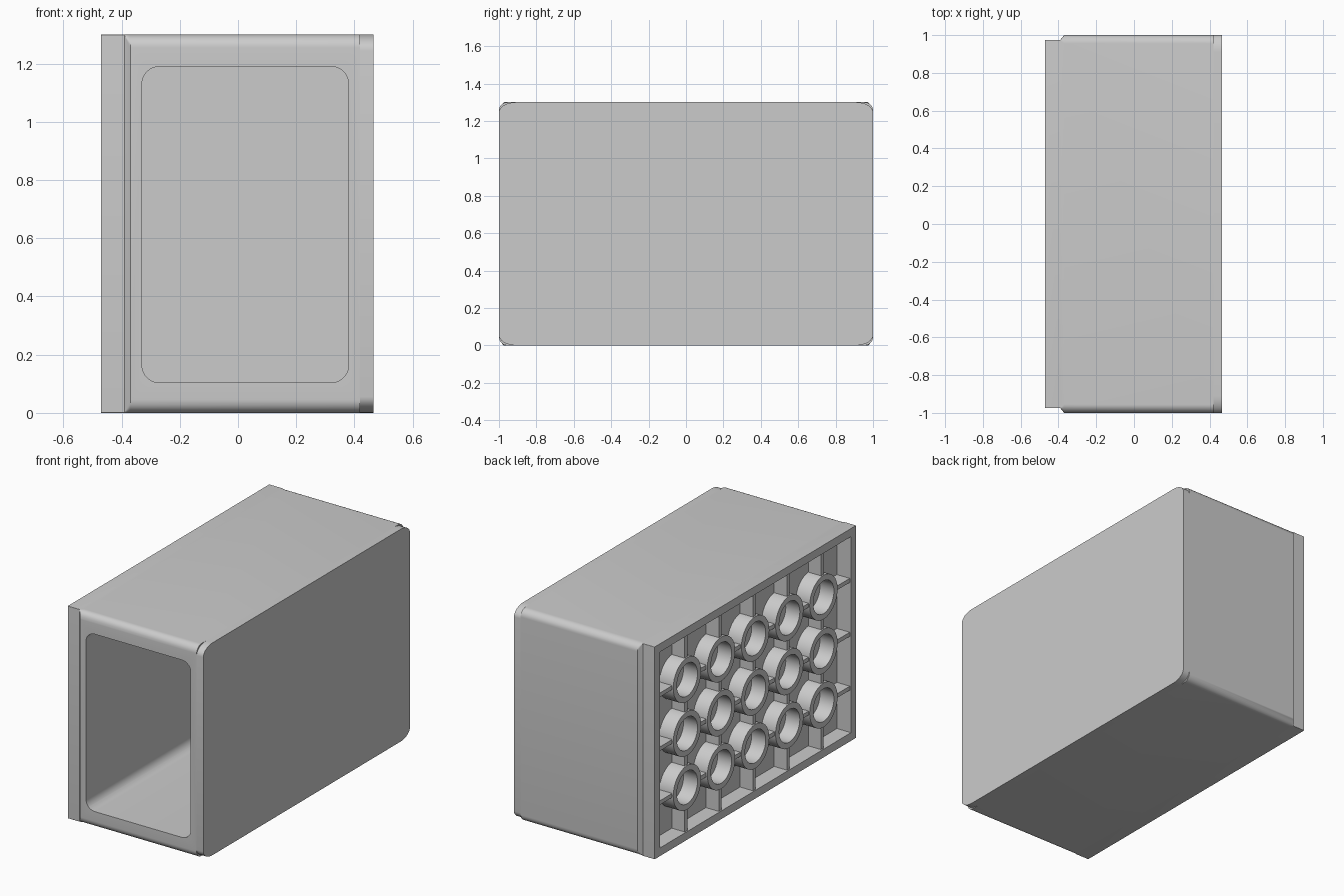
import bpy, bmesh, math
from mathutils import Vector

if "Cube" in bpy.data.objects:
    bpy.data.objects.remove(bpy.data.objects["Cube"], do_unlink=True)

HEIGHT = 1.3
MID = HEIGHT / 2
BACK, FLOOR = -0.47, -0.375      # open underside plane and recess floor
HALF_Y, HALF_Z = 0.925, 0.6      # half size of the recess
PITCH = 0.33                     # tube spacing
TUBE_R, BORE_R, RIB = 0.135, 0.1, 0.025

grey = bpy.data.materials.new("light grey plastic")
grey.use_nodes = True
colour = (0.6, 0.6, 0.6, 1)
grey.diffuse_color = colour
grey.node_tree.nodes["Principled BSDF"].inputs["Base Color"].default_value = colour


def finish(bm, name):
    bmesh.ops.recalc_face_normals(bm, faces=bm.faces)
    mesh = bpy.data.meshes.new(name)
    bm.to_mesh(mesh)
    bm.free()
    mesh.materials.append(grey)
    obj = bpy.data.objects.new(name, mesh)
    bpy.context.collection.objects.link(obj)
    return obj


def rounded_rect(half_u, half_v, ru, rv, steps=8):
    """Outline of a rectangle with elliptical corners, centred on the origin."""
    points = []
    for corner, (su, sv) in enumerate([(1, 1), (-1, 1), (-1, -1), (1, -1)]):
        for i in range(steps + 1):
            a = math.pi / 2 * (corner + i / steps)
            points.append((su * (half_u - ru) + ru * math.cos(a),
                           sv * (half_v - rv) + rv * math.sin(a)))
    return points


def loft(name, sections):
    """Skin a list of equally long point loops and cap both ends."""
    bm = bmesh.new()
    loops = [[bm.verts.new(p) for p in s] for s in sections]
    for a, b in zip(loops, loops[1:]):
        for i in range(len(a)):
            j = (i + 1) % len(a)
            bm.faces.new((a[i], a[j], b[j], b[i]))
    bm.faces.new(loops[0])
    bm.faces.new(loops[-1])
    return finish(bm, name)


def side_section(x, half_y, ry, rz):
    return [(x, u, v + MID) for u, v in rounded_rect(half_y, MID, ry, rz)]


def add_box(bm, low, high):
    low, high = Vector(low), Vector(high)
    made = bmesh.ops.create_cube(bm, size=1)["verts"]
    for v in made:
        v.co = (low + high) / 2 + v.co * (high - low)


def cut(obj, cutter):
    mod = obj.modifiers.new("cut", "BOOLEAN")
    mod.operation, mod.solver, mod.object = "DIFFERENCE", "EXACT", cutter
    bpy.context.view_layer.update()
    graph = bpy.context.evaluated_depsgraph_get()
    mesh = bpy.data.meshes.new_from_object(obj.evaluated_get(graph))
    obj.modifiers.remove(mod)
    obj.data = mesh
    bpy.data.objects.remove(cutter, do_unlink=True)


# Main block: narrow neck at the open side, chamfered out to the full body
body = loft("body_shell", [
    side_section(BACK, 0.975, 0.002, 0.002),
    side_section(-0.39, 0.975, 0.002, 0.002),
    side_section(-0.37, 1.0, 0.045, 0.045),
    side_section(0.42, 1.0, 0.045, 0.045)])

# Rounded chamber opening through the front
opening = rounded_rect(0.355, 0.543, 0.06, 0.06)
cut(body, loft("chamber_cutter", [
    [(u + 0.025, y, v + 0.647) for u, v in opening] for y in (-1.1, 0.9)]))

# Shallow rectangular recess on the open side
bm = bmesh.new()
add_box(bm, (BACK - 0.1, -HALF_Y, MID - HALF_Z), (FLOOR, HALF_Y, MID + HALF_Z))
cut(body, finish(bm, "recess_cutter"))

# Side plate with wider corner rounding
plate = loft("side_plate", [side_section(x, 1.0, 0.09, 0.055) for x in (0.42, 0.465)])

# Hollow tubes in a five by three grid
rows = [MID + PITCH * k for k in (-1, 0, 1)]
columns = [PITCH * k for k in (-2, -1, 0, 1, 2)]
SEGMENTS = 32
bm = bmesh.new()
for y in columns:
    for z in rows:
        rings = []
        for x, r in ((FLOOR, TUBE_R), (BACK, TUBE_R), (BACK, BORE_R), (FLOOR, BORE_R)):
            angles = [math.tau * i / SEGMENTS for i in range(SEGMENTS)]
            rings.append([bm.verts.new((x, y + r * math.cos(a), z + r * math.sin(a)))
                          for a in angles])
        for a, b in zip(rings, rings[1:] + rings[:1]):
            for i in range(SEGMENTS):
                j = (i + 1) % SEGMENTS
                bm.faces.new((a[i], a[j], b[j], b[i]))
tubes = finish(bm, "underside_tubes")


def gaps(centres, low, high):
    """Spans left free between the tubes, reaching slightly into their walls."""
    reach = TUBE_R - 0.01
    starts = [low] + [c + reach for c in centres]
    ends = [c - reach for c in centres] + [high]
    return list(zip(starts, ends))


# Thin ribs linking the tubes to each other and to the rim
bm = bmesh.new()
front = BACK + 0.008
for z in rows:
    for a, b in gaps(columns, -HALF_Y, HALF_Y):
        add_box(bm, (front, a, z - RIB / 2), (FLOOR, b, z + RIB / 2))
for y in columns:
    for a, b in gaps(rows, MID - HALF_Z, MID + HALF_Z):
        add_box(bm, (front, y - RIB / 2, a), (FLOOR, y + RIB / 2, b))
finish(bm, "underside_ribs")

# Smooth the curved parts while keeping hard edges
bpy.ops.object.select_all(action="DESELECT")
for obj in (body, plate, tubes):
    obj.select_set(True)
bpy.context.view_layer.objects.active = body
bpy.ops.object.shade_smooth_by_angle(angle=math.radians(30))
